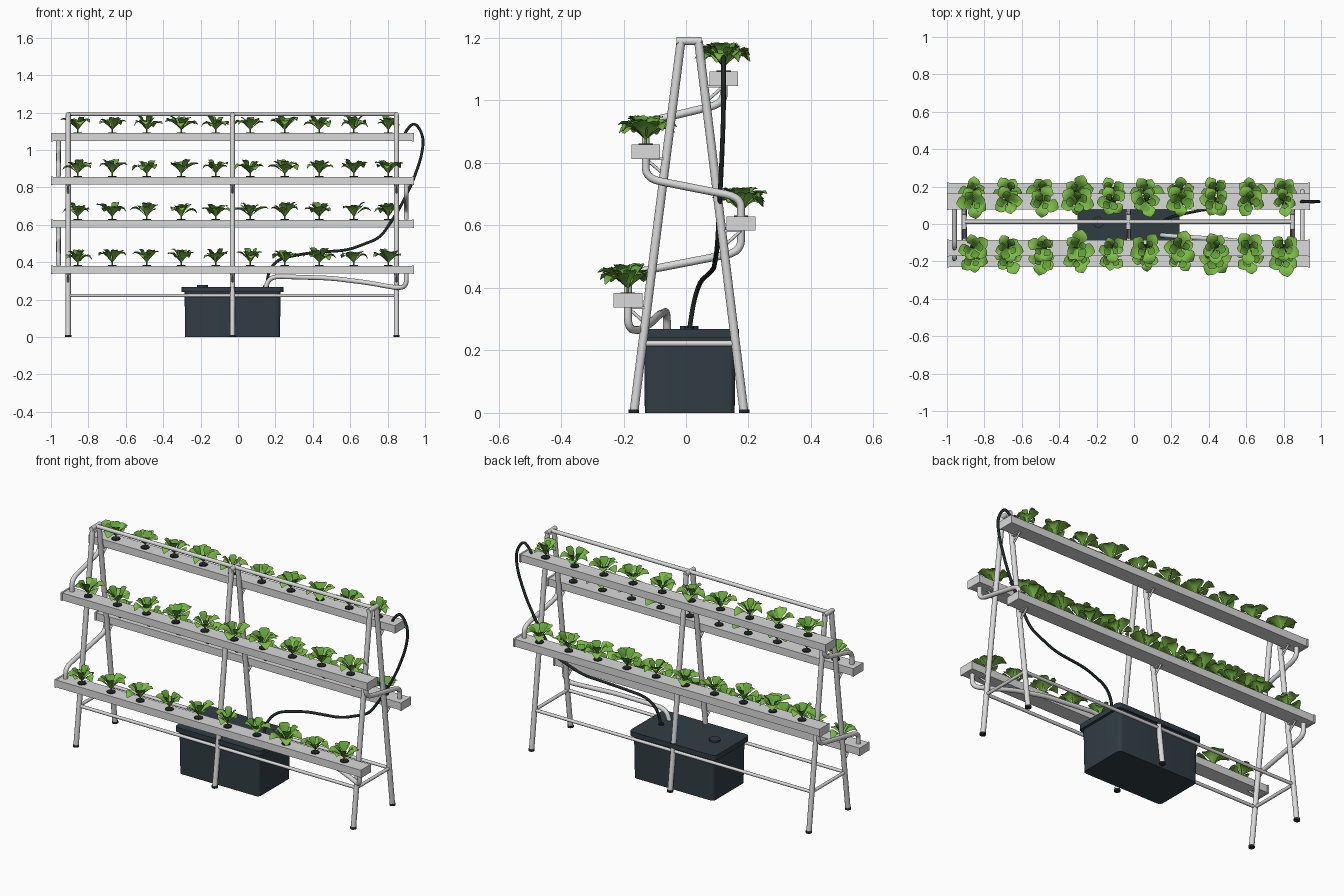
import bpy, bmesh, math, random
from mathutils import Vector

random.seed(5)

cube = bpy.data.objects.get("Cube")
if cube:
    bpy.data.objects.remove(cube, do_unlink=True)


def material(name, color):
    m = bpy.data.materials.new(name)
    m.use_nodes = True
    m.diffuse_color = (*color, 1)
    bsdf = next(n for n in m.node_tree.nodes if n.type == 'BSDF_PRINCIPLED')
    bsdf.inputs["Base Color"].default_value = (*color, 1)
    return m


WHITE = material("pale grey plastic", (0.70, 0.70, 0.70))
TANK = material("dark slate", (0.030, 0.047, 0.057))
BLACK = material("black rubber", (0.017, 0.023, 0.024))
LIGHT = material("leaf green", (0.20, 0.50, 0.06))
DEEP = material("deep leaf green", (0.12, 0.36, 0.04))


def finish(name, mesh, mat, smooth=True):
    mesh.materials.clear()
    mesh.materials.append(mat)
    if smooth:
        mesh.shade_smooth()
        mesh.set_sharp_from_angle(angle=math.radians(40))
    ob = bpy.data.objects.new(name, mesh)
    bpy.context.collection.objects.link(ob)


def rounded(points, reach):
    """Replace every inner corner of a path with a short curve."""
    p = [Vector(q) for q in points]
    out = [p[0]]
    for a, b, c in zip(p, p[1:], p[2:]):
        s = b + (a - b).normalized() * min(reach, (a - b).length / 2)
        e = b + (c - b).normalized() * min(reach, (c - b).length / 2)
        for i in range(6):
            t = i / 5
            q = s * (1 - t) ** 2 + b * 2 * t * (1 - t) + e * t * t
            if (q - out[-1]).length > 1e-4:
                out.append(q)
    if (p[-1] - out[-1]).length > 1e-4:
        out.append(p[-1])
    return out


def tubes(name, paths, radius, mat, reach=0.04):
    cu = bpy.data.curves.new(name, 'CURVE')
    cu.dimensions = '3D'
    cu.bevel_depth = radius
    cu.bevel_resolution = 4
    cu.use_fill_caps = True
    for path in paths:
        pts = rounded(path, reach)
        sp = cu.splines.new('POLY')
        sp.points.add(len(pts) - 1)
        for sp_pt, q in zip(sp.points, pts):
            sp_pt.co = (*q, 1)
    tmp = bpy.data.objects.new(name + " path", cu)
    bpy.context.collection.objects.link(tmp)
    dg = bpy.context.evaluated_depsgraph_get()
    mesh = bpy.data.meshes.new_from_object(tmp.evaluated_get(dg))
    bpy.data.objects.remove(tmp, do_unlink=True)
    mesh.name = name
    finish(name, mesh, mat)


def box(name, lo, hi, mat, corner=0.0, taper=1.0):
    """Box with optional rounded upright corners and a narrower base."""
    bm = bmesh.new()
    bmesh.ops.create_cube(bm, size=1)
    mid = (Vector(lo) + Vector(hi)) / 2
    size = Vector(hi) - Vector(lo)
    for v in bm.verts:
        k = taper if v.co.z < 0 else 1
        v.co = mid + Vector((v.co.x * size.x * k, v.co.y * size.y * k, v.co.z * size.z))
    if corner:
        upright = [e for e in bm.edges if abs(e.verts[0].co.z - e.verts[1].co.z) > size.z / 2]
        bmesh.ops.bevel(bm, geom=upright, offset=corner, segments=4, profile=0.5, affect='EDGES')
    mesh = bpy.data.meshes.new(name)
    bm.to_mesh(mesh)
    bm.free()
    finish(name, mesh, mat, smooth=corner > 0)


# Frame of three A-shaped trestles
FRAMES = (-0.908, -0.03, 0.847)
TOP = 1.19


def leg_y(side, z):
    foot, head = (-0.167, -0.016) if side < 0 else (0.186, 0.04)
    return foot + (head - foot) * z / TOP


SIDES = (-1, 1)
tubes("legs", [[(x, leg_y(s, 0.004), 0.004), (x, leg_y(s, TOP), TOP)]
               for x in FRAMES for s in SIDES], 0.014, WHITE)
tubes("feet", [[(x, leg_y(s, 0), 0), (x, leg_y(s, 0), 0.011)]
               for x in FRAMES for s in SIDES], 0.0165, BLACK)
tubes("trestle_heads", [[(x, -0.03, TOP), (x, 0.05, TOP)] for x in FRAMES], 0.013, WHITE)
tubes("top_rail", [[(FRAMES[0], 0.012, 1.193), (FRAMES[2], 0.012, 1.193)]], 0.011, WHITE)
RAIL = 0.222
tubes("lower_rails", [[(FRAMES[0], leg_y(s, RAIL), RAIL), (FRAMES[2], leg_y(s, RAIL), RAIL)]
                      for s in SIDES], 0.009, WHITE)
tubes("end_crossbars", [[(x, leg_y(-1, RAIL), RAIL), (x, leg_y(1, RAIL), RAIL)]
                        for x in (FRAMES[0], FRAMES[2])], 0.009, WHITE)

# Growing channels: centre y and underside z, from top to bottom
CHANNELS = [(0.121, 1.046), (-0.129, 0.813), (0.176, 0.583), (-0.186, 0.337)]
HALF, TALL = 0.043, 0.046
braces = []
for i, (y, z) in enumerate(CHANNELS):
    box(f"channel_{i + 1}", (-0.995, y - HALF, z + 0.002), (0.935, y + HALF, z + TALL - 0.002), WHITE)
    for end, x in (("right", -1.0), ("left", 0.93)):
        box(f"channel_{i + 1}_{end}_cap", (x, y - HALF - 0.003, z),
            (x + 0.01, y + HALF + 0.003, z + TALL), WHITE)
    side = 1 if y > 0 else -1
    for x in FRAMES:
        box(f"channel_{i + 1}_arm", (x - 0.01, min(y, leg_y(side, z)), z - 0.004),
            (x + 0.01, max(y, leg_y(side, z)), z + 0.004), WHITE)
        braces.append([(x, leg_y(side, z - 0.05), z - 0.05), (x, y, z)])
tubes("channel_braces", braces, 0.005, WHITE)

# Drain pipes that zigzag between the channels
L, R = -0.96, 0.90
(y1, z1), (y2, z2), (y3, z3), (y4, z4) = CHANNELS
tubes("drain_pipes", [
    [(L, y1, z1 + 0.005), (L, y1, 0.99), (L, y2, 0.93), (L, y2, z2 + TALL)],
    [(R, y2, z2 + 0.005), (R, y2, 0.75), (R, y3, 0.69), (R, y3, z3 + TALL)],
    [(L, y3, z3 + 0.005), (L, y3, 0.515), (L, y4, 0.445), (L, y4, z4 + TALL)],
], 0.0125, WHITE, 0.05)
tubes("return_pipe", [[(R, y4, z4 + 0.005), (R, y4, 0.27), (0.85, -0.15, 0.262), (0.7, -0.11, 0.29),
                       (0.5, -0.085, 0.315), (0.17, -0.062, 0.325), (0.145, -0.06, 0.255)]],
      0.0125, WHITE, 0.06)

# Reservoir
box("tank", (-0.286, -0.134, 0), (0.228, 0.158, 0.245), TANK, 0.02, 0.985)
box("tank_lid", (-0.302, -0.146, 0.24), (0.243, 0.17, 0.268), TANK, 0.024)
tubes("tank_filler_cap", [[(-0.19, 0.01, 0.26), (-0.19, 0.01, 0.278)]], 0.03, TANK)
tubes("hose_grommet", [[(0.15, 0.01, 0.26), (0.15, 0.01, 0.275)]], 0.015, BLACK)

# Feed hose from the tank to the top channel
tubes("feed_hose", [[(0.15, 0.01, 0.262), (0.165, 0.025, 0.36), (0.22, 0.045, 0.42), (0.38, 0.078, 0.45),
                     (0.59, 0.09, 0.465), (0.76, 0.10, 0.53), (0.86, 0.108, 0.68), (0.93, 0.115, 0.82),
                     (0.98, 0.12, 0.96), (0.995, 0.12, 1.07), (0.945, 0.12, 1.155), (0.895, 0.12, 1.10),
                     (0.895, 0.12, 1.08)]], 0.0075, BLACK, 0.05)


# Leafy plants in net pots
def add_leaf(bm, base, angle, length, width, rise, droop, mat):
    out = Vector((math.cos(angle), math.sin(angle), 0))
    across = Vector((-out.y, out.x, 0))
    rows = []
    for t, w in ((0, 0.08), (0.25, 0.35), (0.45, 0.85), (0.62, 1), (0.82, 0.72), (1, 0.1)):
        height = rise * math.sin(t * math.pi / 2) - droop * t ** 3
        mid = base + out * (0.004 + length * t) + Vector((0, 0, height))
        edge = Vector((0, 0, 0.15 * width * w))
        rows.append([bm.verts.new(q) for q in (mid - across * width * w / 2 + edge, mid,
                                               mid + across * width * w / 2 + edge)])
    for a, b in zip(rows, rows[1:]):
        for k in (0, 1):
            f = bm.faces.new((a[k], b[k], b[k + 1], a[k + 1]))
            f.material_index = mat
            f.smooth = True


pots, stems = [], []
for i, (y, z) in enumerate(CHANNELS):
    bm = bmesh.new()
    for col in range(10):
        x, top = -0.857 + col * 0.1845, z + TALL
        pots.append([(x, y, top - 0.01), (x, y, top + 0.003)])
        stems.append([(x, y, top), (x, y, top + 0.03)])
        size = random.uniform(0.85, 1.08)
        turn = random.uniform(0, math.tau)
        # ring of spreading leaves, then a ring of upright inner leaves
        for count, length, width, rise, droop, mat in (
                (5, 0.08, 0.07, 0.056, 0.026, 0), (4, 0.052, 0.05, 0.064, 0.004, 1)):
            for k in range(count):
                a = turn + math.tau * k / count + random.uniform(-0.3, 0.3)
                s = size * random.uniform(0.78, 1.15)
                add_leaf(bm, Vector((x, y, top + 0.018)), a, length * s, width * s,
                         rise * random.uniform(0.8, 1.2), droop * random.uniform(0.2, 1.6), mat)
            turn += 0.5
    mesh = bpy.data.meshes.new(f"leaves_{i + 1}")
    # materials go in first so that the face indices are kept
    for m in (LIGHT, DEEP):
        mesh.materials.append(m)
    bm.to_mesh(mesh)
    bm.free()
    bpy.context.collection.objects.link(bpy.data.objects.new(f"leaves_{i + 1}", mesh))
tubes("net_pots", pots, 0.023, BLACK)
tubes("plant_stems", stems, 0.004, DEEP)
